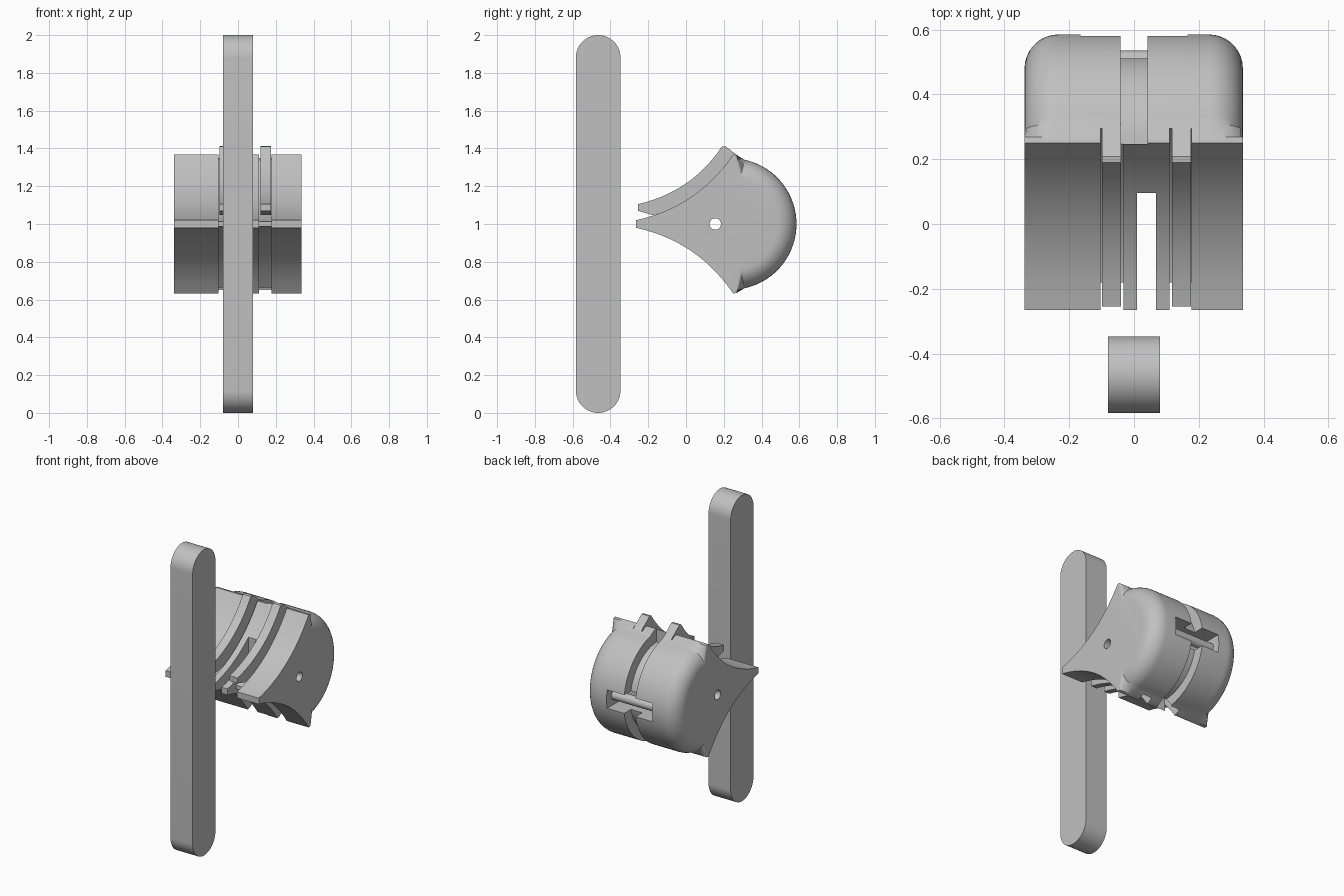
import bpy, bmesh, math
from mathutils import Vector

cube = bpy.data.objects.get("Cube")
if cube:
    bpy.data.objects.remove(cube, do_unlink=True)

grey = bpy.data.materials.new("plain grey")
grey.use_nodes = True
colour = (0.53, 0.53, 0.53, 1)
grey.diffuse_color = colour
grey.node_tree.nodes["Principled BSDF"].inputs["Base Color"].default_value = colour


def loft(name, stations):
    """Join matching (y, z) profiles placed at each x station."""
    bm = bmesh.new()
    rings = [[bm.verts.new((x, y, z)) for y, z in pts] for x, pts in stations]
    count = len(rings[0])
    for a, b in zip(rings, rings[1:]):
        for i in range(count):
            j = (i + 1) % count
            bm.faces.new((a[i], a[j], b[j], b[i]))
    bm.faces.new(rings[0][::-1])
    bm.faces.new(rings[-1])
    bmesh.ops.recalc_face_normals(bm, faces=bm.faces)
    mesh = bpy.data.meshes.new(name)
    bm.to_mesh(mesh)
    bm.free()
    mesh.materials.append(grey)
    obj = bpy.data.objects.new(name, mesh)
    bpy.context.collection.objects.link(obj)
    return obj


def prism(name, x0, x1, pts):
    return loft(name, [(x0, pts), (x1, pts)])


def arc(cy, cz, r, start, end, n):
    angles = [math.radians(start + (end - start) * i / n) for i in range(n + 1)]
    return [(cy + r * math.cos(a), cz + r * math.sin(a)) for a in angles]


def curve(a, b, c, n=14):
    a, b, c = Vector(a), Vector(b), Vector(c)
    ts = [i / n for i in range(n + 1)]
    return [tuple(a * (1 - t) ** 2 + b * 2 * t * (1 - t) + c * t * t) for t in ts]


def flip(pts):
    """Mirror a profile about mid height, reversing its order."""
    return [(y, 2 - z) for y, z in reversed(pts)]


def select(obj):
    bpy.ops.object.select_all(action='DESELECT')
    obj.select_set(True)
    bpy.context.view_layer.objects.active = obj


def cut(obj, cutter):
    cutter.hide_render = True
    mod = obj.modifiers.new("cut", 'BOOLEAN')
    mod.operation = 'DIFFERENCE'
    mod.solver = 'EXACT'
    mod.object = cutter
    select(obj)
    bpy.ops.object.modifier_apply(modifier=mod.name)
    bpy.data.objects.remove(cutter, do_unlink=True)


def box(y0, y1, z0, z1):
    return [(y0, z0), (y1, z0), (y1, z1), (y0, z1)]


# Upright bar with round ends
BAR_R = 0.118
bar_shape = [(y - 0.465, z) for y, z in
             arc(0, 2 - BAR_R, BAR_R, 0, 180, 28) + arc(0, BAR_R, BAR_R, 180, 360, 28)]
bar = prism("upright_bar", -0.08, 0.08, bar_shape)

# Main body: concave front, round back, rounded outer shoulders
BACK_Y, BACK_R, FILLET = 0.237, 0.348, 0.105
upper = curve((-0.265, 1.02), (0.06, 1.09), (0.25, 1.368)) + [(0.268, 1.365)]


def body_shape(r):
    return upper + arc(BACK_Y, 1, r, 78, -78, 36) + flip(upper)


ends = []
for k in range(10):
    a = math.radians(10 * k)
    ends.append((FILLET * (1 - math.cos(a)), body_shape(BACK_R - FILLET * (1 - math.sin(a)))))
body = loft("body", [(-0.338 + d, p) for d, p in ends]
            + [(0.336 - d, p) for d, p in reversed(ends)])

# Grooves that follow the front
groove = curve((-0.18, 1.012), (0.07, 1.06), (0.295, 1.338))
groove_shape = flip(groove) + groove + [(0.295, 1.6), (-0.6, 1.6), (-0.6, 0.4), (0.295, 0.4)]
for x0, x1 in ((-0.104, -0.032), (0.11, 0.178)):
    cut(body, prism("groove_cutter", x0, x1, groove_shape))

# Front slot, back channel, pin pocket and side hole
cut(body, prism("slot_cutter", 0.01, 0.068, box(-0.6, 0.095, 0.4, 1.6)))
channel = arc(BACK_Y, 1, 0.28, -88, 88, 28) + [(0.247, 1.6), (0.9, 1.6), (0.9, 0.4), (0.247, 0.4)]
cut(body, prism("channel_cutter", -0.041, 0.041, channel))
cut(body, prism("pocket_cutter", -0.165, 0.165, box(0.41, 0.8, 0.94, 1.06)))
cut(body, prism("hole_cutter", -0.5, 0.5, arc(0.155, 1, 0.03, 0, 345, 23)))

# Cross pin in the back pocket
pin = prism("cross_pin", -0.168, 0.168, arc(0.505, 1, 0.03, 0, 345, 23))

# Curved strips lying in the upper grooves
strip_shape = (curve((-0.255, 1.105), (0.03, 1.17), (0.19, 1.41))
               + [(0.208, 1.412), (0.31, 1.335)]
               + curve((0.27, 1.325), (0.06, 1.075), (-0.18, 1.048))
               + [(-0.255, 1.07)])
strips = [prism("right_strip", -0.098, -0.04, strip_shape),
          prism("left_strip", 0.118, 0.176, strip_shape)]

for obj in [bar, body, pin] + strips:
    select(obj)
    bpy.ops.object.shade_smooth_by_angle(angle=math.radians(30))
